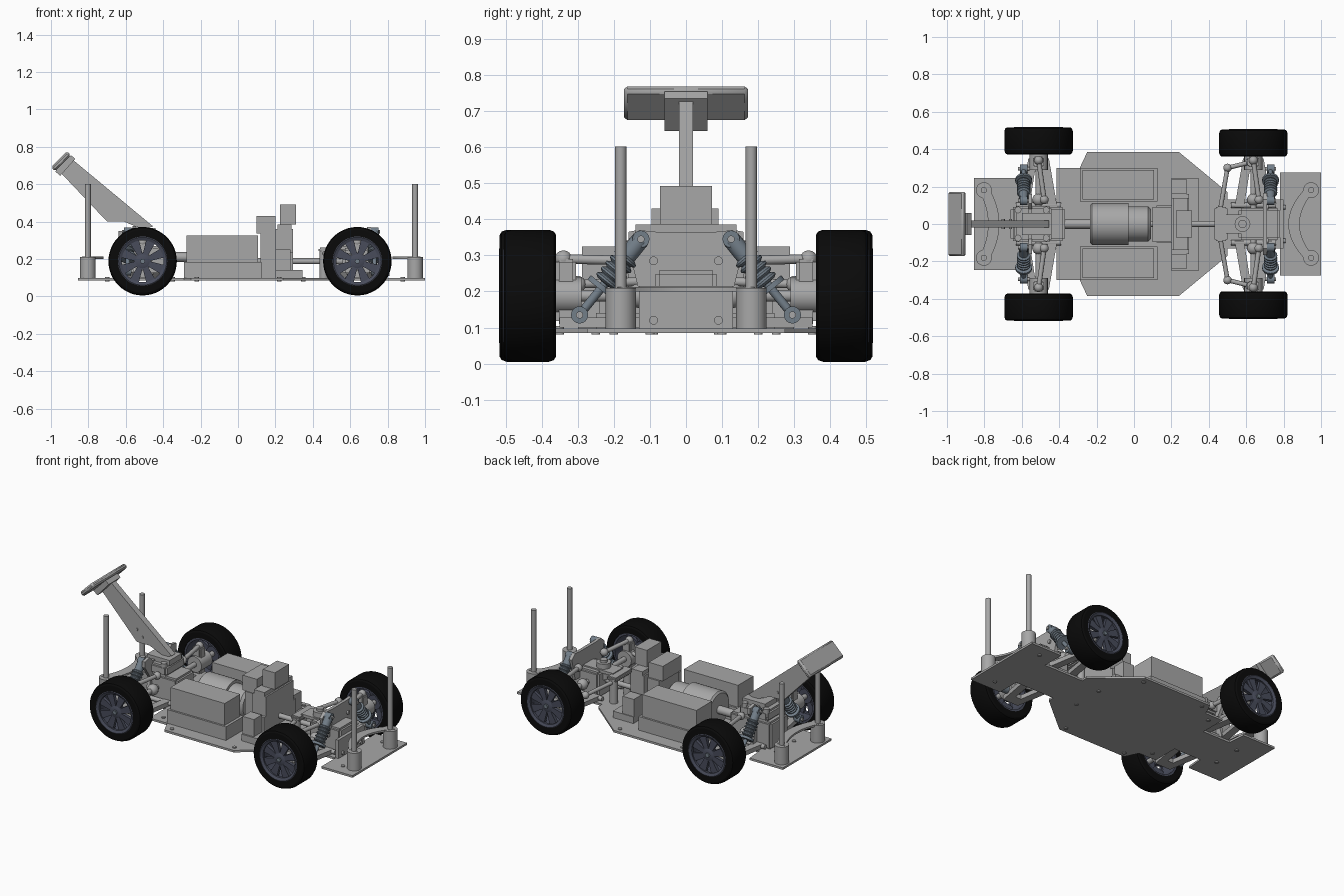
import bpy, bmesh, math
from mathutils import Vector, Matrix

cube = bpy.data.objects.get("Cube")
if cube:
    bpy.data.objects.remove(cube, do_unlink=True)


def material(name, r, g, b):
    m = bpy.data.materials.new(name)
    m.use_nodes = True
    m.diffuse_color = (r, g, b, 1)
    bsdf = next(n for n in m.node_tree.nodes if n.type == 'BSDF_PRINCIPLED')
    bsdf.inputs["Base Color"].default_value = (r, g, b, 1)
    return m


GREY = material("light grey", 0.39, 0.39, 0.39)
RUBBER = material("black rubber", 0.003, 0.003, 0.003)
RIM = material("dark slate", 0.065, 0.072, 0.105)
STEEL = material("blue grey", 0.17, 0.21, 0.25)
built = []


def finish(name, bm, mat):
    bmesh.ops.remove_doubles(bm, verts=bm.verts, dist=1e-5)
    bmesh.ops.recalc_face_normals(bm, faces=bm.faces)
    me = bpy.data.meshes.new(name)
    bm.to_mesh(me)
    bm.free()
    me.materials.append(mat)
    ob = bpy.data.objects.new(name, me)
    bpy.context.collection.objects.link(ob)
    built.append(ob)
    return ob


def box(name, x, y, z, mat=GREY, bevel=0):
    bm = bmesh.new()
    size = Matrix.Diagonal((x[1] - x[0], y[1] - y[0], z[1] - z[0], 1))
    mid = Matrix.Translation((sum(x) / 2, sum(y) / 2, sum(z) / 2))
    bmesh.ops.create_cube(bm, size=1, matrix=mid @ size)
    if bevel:
        bmesh.ops.bevel(bm, geom=bm.edges[:], offset=bevel, segments=2, affect='EDGES')
    return finish(name, bm, mat)


def prism(name, pts, lo, hi, place, mat=GREY):
    """Extrude a 2D outline; place maps (u, v, depth) to a position."""
    bm = bmesh.new()
    face = bm.faces.new([bm.verts.new(place(u, v, lo)) for u, v in pts])
    new = bmesh.ops.extrude_face_region(bm, geom=[face])["geom"]
    shift = Vector(place(0, 0, hi)) - Vector(place(0, 0, lo))
    bmesh.ops.translate(bm, vec=shift, verts=[g for g in new if isinstance(g, bmesh.types.BMVert)])
    return finish(name, bm, mat)


def flat(u, v, d): return (u, v, d)
def side(u, v, d): return (u, d, v)
def facing(u, v, d): return (d, u, v)


def lathe(name, p, q, profile, mat=GREY, n=24):
    """Revolve (radius, distance) pairs about the line from p to q."""
    p, q = Vector(p), Vector(q)
    turn = (q - p).to_track_quat('Z', 'Y')
    bm = bmesh.new()
    rings = [[bm.verts.new(p + turn @ Vector((r * math.cos(a), r * math.sin(a), h)))
              for a in (2 * math.pi * i / n for i in range(n))] for r, h in profile]
    for a, b in zip(rings, rings[1:]):
        for i in range(n):
            j = (i + 1) % n
            bm.faces.new((a[i], a[j], b[j], b[i]))
    return finish(name, bm, mat)


def rod(name, p, q, r, mat=GREY, n=16):
    h = (Vector(q) - Vector(p)).length
    return lathe(name, p, q, [(0, 0), (r, 0), (r, h), (0, h)], mat, n)


def ball(name, c, r, mat=GREY):
    bm = bmesh.new()
    bmesh.ops.create_uvsphere(bm, u_segments=14, v_segments=8, radius=r, matrix=Matrix.Translation(c))
    return finish(name, bm, mat)


def wheel(name, x, y, s):
    """y is the inner face; s points outward."""
    w, c = 0.145, 0.188
    a, b = (x, y * s, c), (x, (y + w) * s, c)
    lathe(name + "_tyre", a, b, [(.132, 0), (.168, 0), (.178, .006), (.183, .02), (.183, w - .02),
          (.178, w - .006), (.168, w), (.132, w), (.132, 0)], RUBBER, 48)
    lathe(name + "_rim", a, b, [(.12, .004), (.136, .004), (.136, w - .002), (.128, w + .002),
          (.112, w - .006), (.112, w - .022), (.12, w - .025), (.12, .004)], RIM, 48)
    lathe(name + "_hub", a, b, [(0, w - .045), (.045, w - .045), (.045, w - .018), (.03, w - .01), (0, w - .01)], RIM)
    rod(name + "_nut", (x, (y + w - .012) * s, c), (x, (y + w) * s, c), .014, STEEL, 6)
    rod(name + "_axle", (x, .08 * s, c), (x, (y + w - .02) * s, c), .016)
    for k in range(8):
        t = 2 * math.pi * (k + .5) / 8
        d, n = Vector((math.cos(t), math.sin(t))), Vector((-math.sin(t), math.cos(t)))
        pts = [d * .035 - n * .014, d * .118 - n * .026, d * .118 + n * .026, d * .035 + n * .014]
        prism(name + "_spoke", [(x + v.x, c + v.y) for v in pts], (y + w - .035) * s, (y + w - .014) * s, side, RIM)


def shock(name, x, s):
    top, low = Vector((x, .125 * s, .345)), Vector((x, .295 * s, .135))
    d = (low - top).normalized()
    rod(name + "_body", top, top + d * .15, .025, STEEL)
    rod(name + "_shaft", top, low, .012, STEEL)
    spring = [(0, 0)]
    for k in range(5):
        spring += [(.027, k * .02), (.036, k * .02 + .006), (.036, k * .02 + .012), (.027, k * .02 + .018)]
    lathe(name + "_spring", top + d * .06, low, spring + [(0, .1)], STEEL)
    rod(name + "_collar", top + d * .165, top + d * .18, .045, STEEL)
    for tag, p in (("upper", top), ("lower", low)):
        rod(name + "_" + tag + "_eye", p - Vector((.02, 0, 0)), p + Vector((.02, 0, 0)), .024, STEEL)
        rod(name + "_" + tag + "_bolt", p - Vector((.03, 0, 0)), p + Vector((.03, 0, 0)), .01)


def brace(name, x, bow, s=1):
    """Thin crescent plate joining two posts."""
    ys = [-.19 + .38 * i / 16 for i in range(17)]
    mid = [(x + bow * (1 - (y / .19) ** 2), y) for y in ys]
    w = .03
    prism(name, [(u - w, v) for u, v in mid] + [(u + w, v) for u, v in reversed(mid)], .2, .212, flat)


# chassis plate
half = [(-.855, .245), (-.62, .245), (-.61, .13), (-.415, .13), (-.415, .3), (-.29, .3), (-.25, .385),
        (.24, .385), (.5, .17), (.5, .13), (.78, .13), (.78, .275), (1, .275)]
prism("chassis_plate", half + [(x, -y) for x, y in reversed(half)], .085, .098, flat)

# wheels, shocks, suspension and posts on both sides
for s, tag in ((1, "left"), (-1, "right")):
    wheel("rear_wheel_" + tag, -.51, .372, s)
    wheel("front_wheel_" + tag, .638, .36, s)
    shock("rear_shock_" + tag, -.59, s)
    shock("front_shock_" + tag, .73, s)
    for end, x in (("rear", -.51), ("front", .638)):
        arm = [(x - .1, .09), (x - .055, .35), (x + .055, .35), (x + .1, .09), (x + .05, .09),
               (x + .02, .28), (x - .02, .28), (x - .05, .09)]
        prism(end + "_lower_arm_" + tag, [(u, v * s) for u, v in arm], .1, .128, flat)
        box(end + "_knuckle_" + tag, (x - .03, x + .03), sorted((.305 * s, .36 * s)), (.11, .29), bevel=.008)
        rod(end + "_bearing_" + tag, (x, .29 * s, .188), (x, .4 * s, .188), .05)
        inner, outer = (x + .03, .13 * s, .285), (x, .34 * s, .29)
        rod(end + "_upper_link_" + tag, inner, outer, .013)
        for p in (inner, outer):
            ball(end + "_link_joint_" + tag, p, .024)
        rod(end + "_hinge_pin_" + tag, (x - .12, .1 * s, .115), (x + .12, .1 * s, .115), .014)
        ball(end + "_drive_joint_" + tag, (x, .13 * s, .188), .034)
    # steering linkage
    path = [(.46, .07 * s, .23), (.5, .3 * s, .22), (.62, .33 * s, .22)]
    for a, b in zip(path, path[1:]):
        rod("tie_rod_" + tag, a, b, .012)
    for p in path:
        ball("tie_rod_joint_" + tag, p, .023)
    rod("steering_post_" + tag, (.46, .07 * s, .098), (.46, .07 * s, .25), .025)
    # body posts
    for end, x in (("rear", -.803), ("front", .947)):
        y = .181 * s
        rod(end + "_post_base_" + tag, (x, y, .095), (x, y, .21), .042, n=32)
        rod(end + "_body_post_" + tag, (x, y, .2), (x, y, .602), .016)
    # side boxes
    y0, y1 = sorted((.12 * s, .3 * s))
    box("side_tray_" + tag, (-.29, .125), (y0, y1), (.095, .185))
    box("side_box_" + tag, (-.275, .108), (y0 + .012, y1 - .012), (.185, .325))
    # chassis bolts
    for x, y in ((-.22, .35), (.22, .35), (-.7, .09), (.88, .2), (-.35, .25), (.35, .1)):
        rod("chassis_bolt_" + tag, (x, y * s, .08), (x, y * s, .104), .012)

# curved braces between posts
brace("rear_brace", -.805, .055)
brace("front_brace", .945, -.09)

# motor and drive shaft
lathe("motor", (-.235, 0, .21), (1, 0, .21), [(0, 0), (.1, 0), (.112, .01), (.112, .205), (.094, .205),
      (.094, .31), (.08, .325), (0, .325)], n=40)
rod("motor_shaft", (-.38, 0, .21), (-.23, 0, .21), .026)
box("motor_cradle", (-.2, .06), (-.08, .08), (.095, .16))
rod("centre_shaft", (.08, 0, .188), (.6, 0, .188), .016)

# rear gearbox and shock tower
box("rear_gearbox", (-.66, -.37), (-.09, .09), (.095, .27), bevel=.012)
box("rear_gearbox_cap", (-.64, -.44), (-.095, .095), (.27, .335), bevel=.012)
box("rear_gearbox_mount", (-.6, -.44), (-.06, .06), (.33, .365))
tower = [(-.14, .1), (.14, .1), (.1, .24), (.16, .33), (.16, .365), (.11, .375), (.08, .345),
         (-.08, .345), (-.11, .375), (-.16, .365), (-.16, .33), (-.1, .24)]
prism("rear_shock_tower", tower, -.565, -.545, facing)
for x in (-.62, -.47):
    for y in (-.075, .075):
        rod("gearbox_bolt", (x, y, .3), (x, y, .35), .018)

# wing and its sloping support
arm = [(-.985, .7), (-.7, .4), (-.61, .4), (-.5, .355), (-.455, .375), (-.925, .765)]
prism("wing_support", arm, -.02, .02, side)
prism("wing_blade", [(-1, .69), (-.915, .775), (-.893, .755), (-.978, .668)], -.172, .172, side).modifiers.new(
    "rounding", 'BEVEL').width = .01
for s in (-1, 1):
    prism("wing_gusset", [(-.978, .668), (-.893, .755), (-.87, .735), (-.95, .645)], .0, .06 * s, side)
    for x, z in ((-.66, .44), (-.7, .48)):
        rod("support_bolt", (x, .018 * s, z), (x, .026 * s, z), .009)

# electronics tower
box("tower_foot", (.2, .345), (-.25, .245), (.095, .14))
box("tower_lower", (.2, .295), (-.16, .16), (.14, .235))
box("tower_panel", (.2, .295), (-.14, .14), (.235, .36))
box("tower_top", (.21, .285), (-.14, .14), (.36, .385))
box("receiver_box", (.1, .2), (-.095, .09), (.335, .43))
box("upper_module", (.225, .31), (-.072, .072), (.385, .492))
box("rear_bracket", (.12, .2), (-.1, .1), (.095, .335))
for y in (-.2, .2):
    box("servo_block", (.2, .28), (y - .04, y + .04), (.14, .25))

# steering rack and front gearbox
box("steering_bridge", (.43, .5), (-.09, .09), (.235, .262), bevel=.008)
box("steering_plate", (.48, .7), (-.05, .05), (.25, .268))
rod("steering_hub", (.58, 0, .2), (.58, 0, .3), .042)
rod("steering_cap", (.58, 0, .3), (.58, 0, .315), .022)
box("front_gearbox", (.56, .78), (-.085, .085), (.095, .26), bevel=.012)
box("front_bulkhead", (.78, .8), (-.13, .13), (.098, .215))
prism("front_shock_tower", [(-.13, .2), (.13, .2), (.165, .34), (.13, .37), (.08, .365), (-.08, .365),
      (-.13, .37), (-.165, .34)], .69, .71, facing)
for y in (-.09, .09):
    for z in (.12, .285):
        x = .8 if z < .2 else .71
        rod("bulkhead_bolt", (x, y, z), (x + .01, y, z), .012)

# keep hard edges crisp, round parts smooth
bpy.ops.object.select_all(action='DESELECT')
for ob in built:
    ob.select_set(True)
bpy.context.view_layer.objects.active = built[0]
bpy.ops.object.shade_smooth_by_angle()
